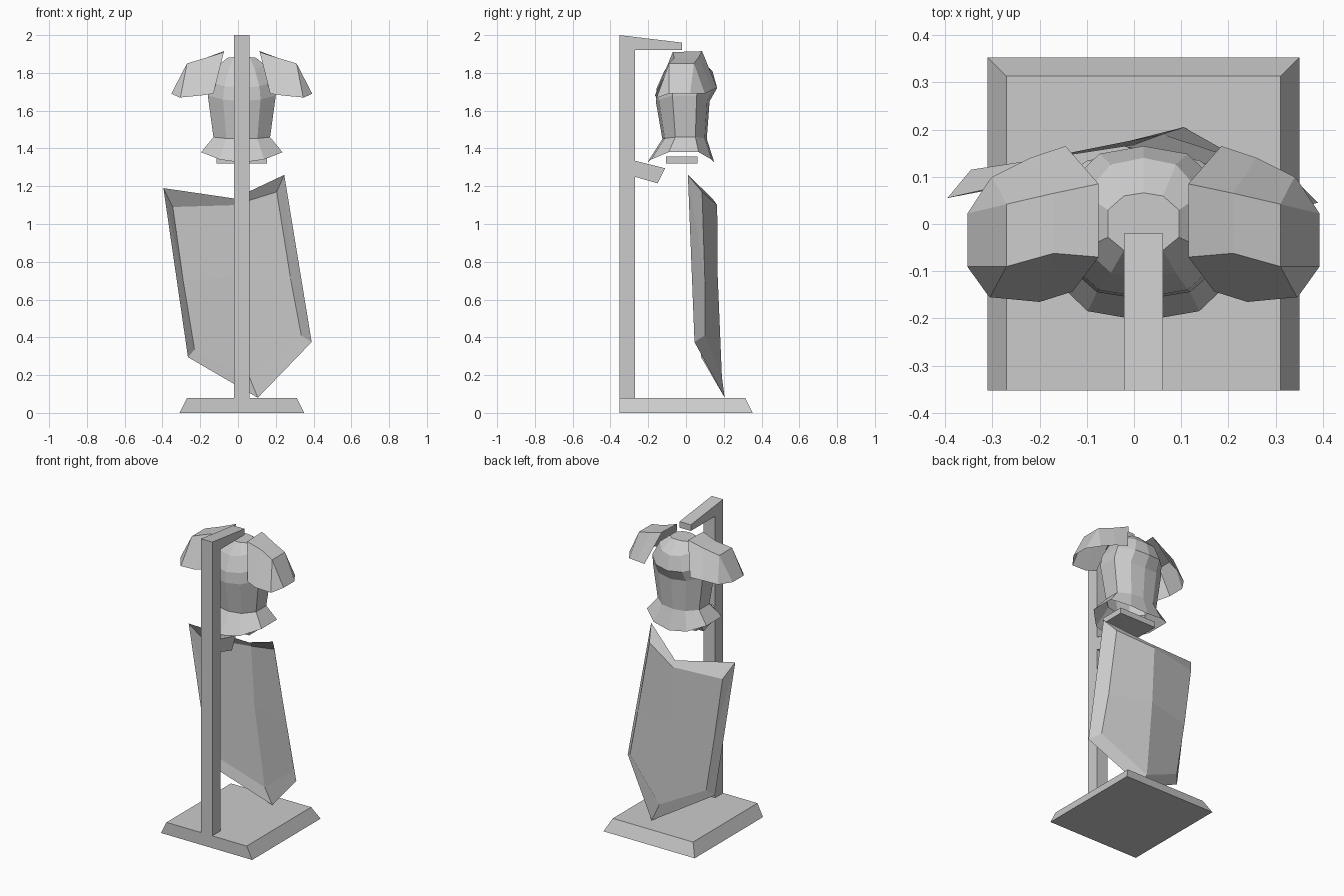
import bpy

CX = 0.02  # symmetry plane of stand and torso

cube = bpy.data.objects.get("Cube")
if cube:
    bpy.data.objects.remove(cube, do_unlink=True)

grey = bpy.data.materials.new("plain grey")
grey.use_nodes = True
colour = (0.6, 0.6, 0.6, 1)
grey.diffuse_color = colour
grey.node_tree.nodes["Principled BSDF"].inputs["Base Color"].default_value = colour


def add_mesh(name, verts, faces):
    mesh = bpy.data.meshes.new(name)
    mesh.from_pydata(verts, [], faces)
    mesh.materials.append(grey)
    obj = bpy.data.objects.new(name, mesh)
    bpy.context.collection.objects.link(obj)
    return obj


def loft(name, rings, cap_start=True, cap_end=True):
    """Skin a stack of rings that all have the same number of points."""
    n = len(rings[0])
    verts = [p for ring in rings for p in ring]
    faces = []
    for r in range(len(rings) - 1):
        for i in range(n):
            j = (i + 1) % n
            faces.append((r * n + i, r * n + j, (r + 1) * n + j, (r + 1) * n + i))
    if cap_start:
        faces.append(tuple(reversed(range(n))))
    if cap_end:
        faces.append(tuple(range(len(verts) - n, len(verts))))
    return add_mesh(name, verts, faces)


def rectangle(half_x, y0, y1, z):
    return [(CX - half_x, y0, z), (CX + half_x, y0, z),
            (CX + half_x, y1, z), (CX - half_x, y1, z)]


def bar(name, profile, half_x=0.041):
    """Extrude a side profile of (y, z) points across x."""
    return loft(name, [[(CX + s * half_x, y, z) for y, z in profile] for s in (-1, 1)])


# Stand: bevelled base, post with top arm, lower bracket, waist support
loft("stand_base", [rectangle(0.33, -0.353, 0.353, 0),
                    rectangle(0.29, -0.353, 0.313, 0.08)])
bar("stand_post", [(-0.353, 0.08), (-0.27, 0.08), (-0.27, 1.92),
                   (-0.02, 1.92), (-0.02, 1.96), (-0.353, 2.0)])
bar("lower_bracket", [(-0.27, 1.25), (-0.15, 1.215), (-0.11, 1.295), (-0.27, 1.335)])
loft("waist_support", [rectangle(0.133, -0.105, 0.06, 1.32),
                       rectangle(0.133, -0.105, 0.06, 1.357)])


# Breastplate: rings of half width, back y, front y, side z, centre z
def torso_ring(half_x, y0, y1, side_z, mid_z):
    half = [(0, 1, 1), (0.55, 0.9, 0.7), (1, 0.45, 0)]
    quarter = [(half_x * a, b, mid_z * c + side_z * (1 - c)) for a, b, c in half]
    right = [(x, y0 * b, z) for x, b, z in quarter]
    right += [(x, y1 * b, z) for x, b, z in reversed(quarter)]
    left = [(-x, y, z) for x, y, z in reversed(right[1:-1])]
    return [(CX + x, y, z) for x, y, z in right + left]


loft("breastplate", [
    torso_ring(0.215, -0.205, 0.15, 1.38, 1.325),
    torso_ring(0.15, -0.125, 0.11, 1.46, 1.45),
    torso_ring(0.18, -0.16, 0.125, 1.68, 1.65),
    torso_ring(0.17, -0.155, 0.165, 1.75, 1.72),
    torso_ring(0.125, -0.115, 0.14, 1.84, 1.81),
    torso_ring(0.075, -0.062, 0.066, 1.88, 1.885),
], cap_start=False)

# Shoulder plates: columns from inner to outer, each running front to back
columns = [
    [(0.15, -0.143, 1.69), (0.095, -0.07, 1.91), (0.095, 0.085, 1.915), (0.165, 0.165, 1.72)],
    [(0.22, -0.165, 1.68), (0.19, -0.062, 1.88), (0.19, 0.065, 1.88), (0.24, 0.14, 1.71)],
    [(0.325, -0.155, 1.67), (0.29, -0.09, 1.85), (0.29, 0.042, 1.85), (0.32, 0.1, 1.69)],
    [(0.33, -0.15, 1.67), (0.373, -0.09, 1.69), (0.373, 0.022, 1.69), (0.325, 0.095, 1.69)],
]
grid_faces = [(c * 4 + r, c * 4 + r + 1, c * 4 + r + 5, c * 4 + r + 4)
              for c in range(3) for r in range(3)]
for side, sign in (("left", 1), ("right", -1)):
    points = [(CX + sign * x, y, z) for col in columns for x, y, z in col]
    faces = [f[::-sign] for f in grid_faces]
    add_mesh(side + "_shoulder_plate", points, faces)

# Shield: dished shell with an outer rim, an inner panel and a middle row
rim = [(-0.395, 0.055, 1.19), (-0.02, 0.14, 1.135), (0.245, 0.01, 1.26),
       (0.39, 0.045, 0.375), (0.105, 0.205, 0.08), (-0.265, 0.08, 0.295)]
panel = [(-0.345, 0.115, 1.09), (-0.02, 0.165, 1.10), (0.205, 0.085, 1.17),
         (0.335, 0.1, 0.41), (0.06, 0.19, 0.19), (-0.23, 0.12, 0.335)]
middle = [(-0.29, 0.12, 0.7), (0, 0.168, 0.72), (0.28, 0.1, 0.7)]
add_mesh("shield", rim + panel + middle, [
    (0, 1, 7, 6), (1, 2, 8, 7), (3, 4, 10, 9), (4, 5, 11, 10),
    (0, 6, 12), (0, 12, 11, 5), (2, 14, 8), (2, 3, 9, 14),
    (6, 7, 13, 12), (7, 8, 14, 13), (12, 13, 10, 11), (13, 14, 9, 10)])
